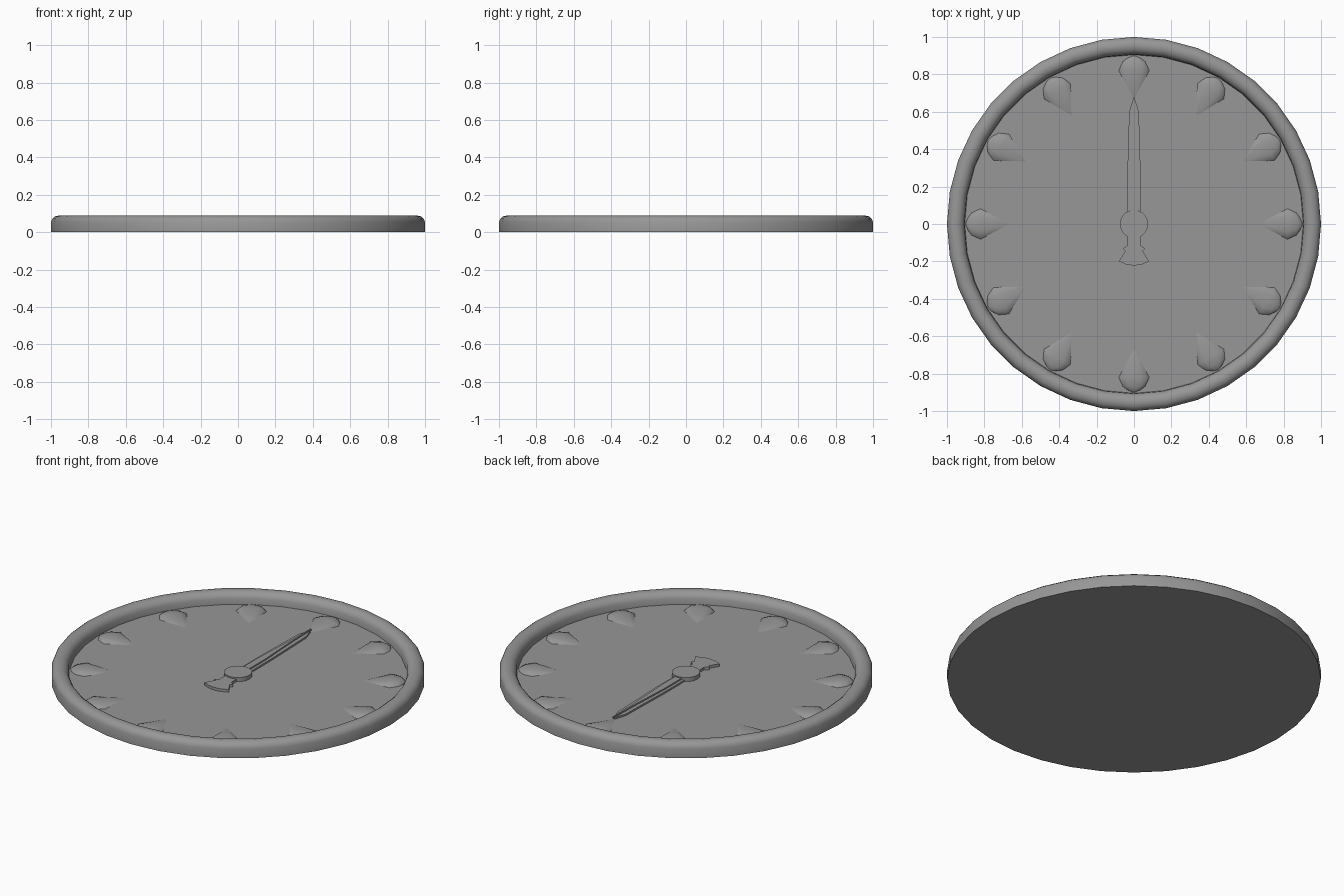
import bpy, bmesh, math
from mathutils import Matrix

if "Cube" in bpy.data.objects:
    bpy.data.objects.remove(bpy.data.objects["Cube"])

FACE = 0.022  # dial height

# Dark grey for every part
grey = bpy.data.materials.new("dark_grey")
grey.diffuse_color = (0.31, 0.31, 0.31, 1)
grey.use_nodes = True
grey.node_tree.nodes["Principled BSDF"].inputs["Base Color"].default_value = grey.diffuse_color


def make_object(name, bm, angle=None):
    bmesh.ops.remove_doubles(bm, verts=bm.verts, dist=1e-5)
    bmesh.ops.recalc_face_normals(bm, faces=bm.faces)
    mesh = bpy.data.meshes.new(name)
    bm.to_mesh(mesh)
    bm.free()
    mesh.materials.append(grey)
    ob = bpy.data.objects.new(name, mesh)
    bpy.context.collection.objects.link(ob)
    if angle:
        bpy.ops.object.select_all(action='DESELECT')
        ob.select_set(True)
        bpy.context.view_layer.objects.active = ob
        bpy.ops.object.shade_smooth_by_angle(angle=math.radians(angle))
    return ob


def lathe(profile, sides):
    """Revolve (radius, z) points around z."""
    bm = bmesh.new()
    verts = [bm.verts.new((r, 0, z)) for r, z in profile]
    edges = [bm.edges.new(pair) for pair in zip(verts, verts[1:])]
    bmesh.ops.spin(bm, geom=verts + edges, axis=(0, 0, 1), cent=(0, 0, 0),
                   angle=2 * math.pi, steps=sides, use_duplicate=False)
    bmesh.ops.remove_doubles(bm, verts=bm.verts, dist=1e-5)
    return bm


def plate(half, z0, z1):
    """Flat plate from a mirrored half outline of (half width, y)."""
    bm = bmesh.new()
    pts = half + [(-x, y) for x, y in reversed(half)]
    a, b = ([bm.verts.new((x, y, z)) for x, y in pts] for z in (z0, z1))
    n = len(a)
    bm.faces.new(a)
    bm.faces.new(b)
    for i in range(n):
        j = (i + 1) % n
        bm.faces.new((a[i], a[j], b[j], b[i]))
    return bm


# Case: closed back, straight outer wall and rounded rim
case = [(0, 0), (1, 0), (1, 0.055), (0.992, 0.073), (0.977, 0.085), (0.955, 0.09),
        (0.933, 0.085), (0.917, 0.073), (0.908, 0.055), (0.905, FACE), (0, FACE)]
make_object("clock_case_and_dial", lathe(case, 36), 40)

# Twelve teardrop hour markers half sunk in the dial
drop = [(0, 0.67), (0.082, 0.82), (0.06, 0.868), (0.03, 0.89), (0, 0.9)]
for hour in range(12):
    bm = lathe(drop, 12)
    lay = Matrix(((1, 0, 0, 0), (0, 0, 1, 0), (0, -0.27, 0, FACE), (0, 0, 0, 1)))
    turn = Matrix.Rotation(-hour * math.pi / 6, 4, 'Z')
    bm.transform(turn @ lay)
    bmesh.ops.bisect_plane(bm, geom=bm.verts[:] + bm.edges[:] + bm.faces[:],
                           plane_co=(0, 0, FACE), plane_no=(0, 0, 1), clear_inner=True)
    make_object(f"hour_marker_{hour or 12}", bm, 50)

# Hands, both pointing to twelve: wide lower blade and slim upper blade
make_object("hour_hand", plate([(0.036, 0), (0.036, 0.25), (0.026, 0.6), (0.004, 0.67)],
                               FACE, 0.032))
make_object("minute_hand", plate([(0.02, 0), (0.02, 0.22), (0.006, 0.5), (0.003, 0.68)],
                                 0.03, 0.04))

# Flared counterweight tail
tail = [(0.037, 0), (0.037, -0.115), (0.06, -0.132), (0.047, -0.145),
        (0.08, -0.2), (0.04, -0.217), (0.01, -0.221)]
make_object("hand_tail", plate(tail, FACE, 0.038))

# Hub
make_object("hand_hub", lathe([(0, FACE), (0.075, FACE), (0.075, 0.046), (0, 0.046)], 32), 30)
